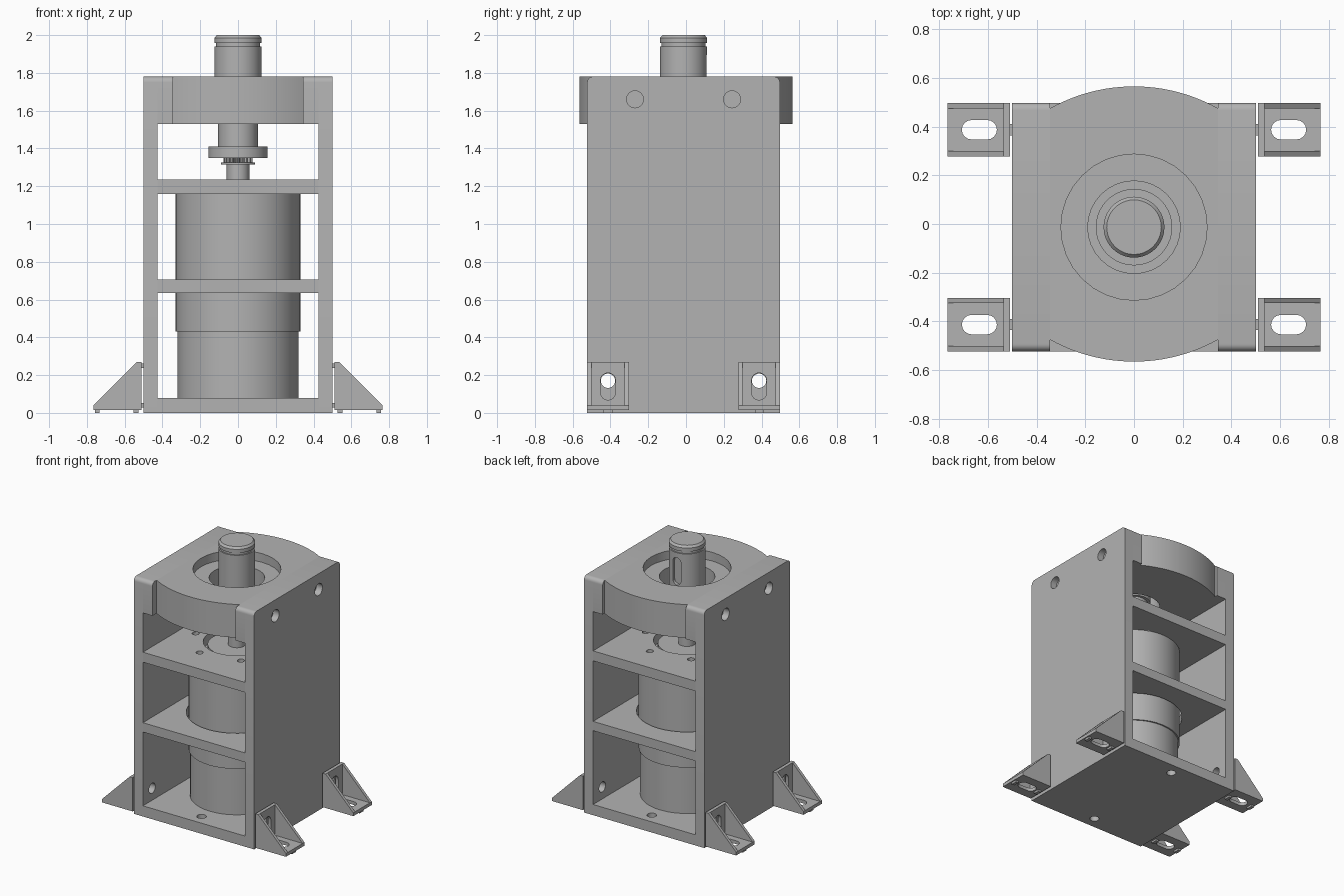
import bpy, bmesh
from math import cos, sin, pi, radians, sqrt

if "Cube" in bpy.data.objects:
    bpy.data.objects.remove(bpy.data.objects["Cube"])

grey = bpy.data.materials.new("machined_grey")
grey.use_nodes = True
GREY = (0.45, 0.45, 0.45, 1)
grey.diffuse_color = GREY
grey.node_tree.nodes["Principled BSDF"].inputs["Base Color"].default_value = GREY

CY = -0.013                 # depth centre of the frame
Y0, Y1 = CY - 0.51, CY + 0.51
TOP, BLOCK = 1.78, 1.53     # top block heights
INNER, OUTER = 0.425, 0.5   # side plate faces


def finish(name, bm):
    bmesh.ops.recalc_face_normals(bm, faces=bm.faces)
    mesh = bpy.data.meshes.new(name)
    bm.to_mesh(mesh)
    bm.free()
    mesh.materials.append(grey)
    obj = bpy.data.objects.new(name, mesh)
    bpy.context.collection.objects.link(obj)
    return obj


def prism(name, pts, axis, a, b):
    """Extrude a flat outline along an axis, from a to b."""
    place = {"x": lambda p, t: (t, p[0], p[1]),
             "y": lambda p, t: (p[0], t, p[1]),
             "z": lambda p, t: (p[0], p[1], t)}[axis]
    bm = bmesh.new()
    low = [bm.verts.new(place(p, a)) for p in pts]
    high = [bm.verts.new(place(p, b)) for p in pts]
    bm.faces.new(low)
    bm.faces.new(high)
    for i in range(len(pts)):
        j = (i + 1) % len(pts)
        bm.faces.new((low[i], low[j], high[j], high[i]))
    return finish(name, bm)


def rect(x0, x1, y0, y1):
    return [(x0, y0), (x1, y0), (x1, y1), (x0, y1)]


def circle(cx, cy, r, n=32):
    return [(cx + r * cos(2 * pi * i / n), cy + r * sin(2 * pi * i / n)) for i in range(n)]


def slot(cx, cy, r, dx, dy):
    """Rounded slot whose end centres lie at plus and minus (dx, dy)."""
    start = -pi / 2 if dx else 0
    pts = []
    for k, s in ((0, 1), (pi, -1)):
        for i in range(9):
            t = start + k + pi * i / 8
            pts.append((cx + s * dx + r * cos(t), cy + s * dy + r * sin(t)))
    return pts


def lathe(name, profile, n=40):
    """Turn a radius-height profile about the main axis."""
    bm = bmesh.new()
    rings = [[bm.verts.new((x, y, z)) for x, y in circle(0, CY, r, n)] for r, z in profile]
    bm.faces.new(rings[0])
    bm.faces.new(rings[-1])
    for lo, hi in zip(rings, rings[1:]):
        for i in range(n):
            j = (i + 1) % n
            bm.faces.new((lo[i], lo[j], hi[j], hi[i]))
    return smooth(finish(name, bm))


def smooth(obj):
    bpy.ops.object.select_all(action="DESELECT")
    obj.select_set(True)
    bpy.context.view_layer.objects.active = obj
    bpy.ops.object.shade_smooth_by_angle(angle=radians(30))
    return obj


def cut(obj, *cutters):
    bpy.context.view_layer.objects.active = obj
    for c in cutters:
        c.hide_render = True
        mod = obj.modifiers.new("cut", "BOOLEAN")
        mod.operation, mod.solver, mod.object = "DIFFERENCE", "EXACT", c
        bpy.ops.object.modifier_apply(modifier=mod.name)
        bpy.data.objects.remove(c)
    return smooth(obj)


def hole(pts, axis, a, b):
    return prism("cutter", pts, axis, a, b)


def rounded_top(z0):
    """Side outline in depth and height with rounded upper corners."""
    r = 0.03
    pts = [(Y0, z0), (Y1, z0)]
    for cy, start in ((Y1 - r, 0), (Y0 + r, pi / 2)):
        pts += [(cy + r * cos(start + i * pi / 12), TOP - r + r * sin(start + i * pi / 12))
                for i in range(7)]
    return pts


FEET_Y = (CY - 0.4, CY + 0.4)

# Side plates, top shoulders and feet on both sides
for side, s in (("right", -1), ("left", 1)):
    plate = prism(side + "_side_plate", rounded_top(0), "x", s * INNER, s * OUTER)
    cutters = [hole(circle(y, 0.17, 0.038, 24), "x", s * 0.3, s * 0.7) for y in FEET_Y]
    for y in (CY - 0.257, CY + 0.257):
        cutters.append(hole(circle(y, 1.66, 0.045, 24), "x", s * 0.45, s * 0.6))
    cut(plate, *cutters)
    smooth(prism(side + "_top_shoulder", rounded_top(BLOCK), "x", s * 0.345, s * INNER))

    for end, y in zip(("front", "back"), FEET_Y):
        label = side + "_" + end
        wedge = [(0.51, 0.015), (0.765, 0.015), (0.765, 0.04), (0.535, 0.27), (0.51, 0.27)]
        foot = prism(label + "_foot", [(s * x, z) for x, z in wedge], "y", y - 0.11, y + 0.11)
        cut(foot,
            hole(rect(s * 0.535, s * 0.9, 0.04, 0.5), "y", y - 0.088, y + 0.088),
            hole(slot(s * 0.635, y, 0.04, 0.032, 0), "z", -0.1, 0.1),
            hole(slot(y, 0.14, 0.04, 0, 0.032), "x", s * 0.45, s * 0.6))
        # Spacer pads against the plate and the ground
        for i, z in enumerate((0.04, 0.25)):
            prism(label + "_spacer_%d" % i, rect(y - 0.023, y + 0.023, z - 0.012, z + 0.012),
                  "x", s * 0.5, s * 0.512)
        for i, x in enumerate((0.54, 0.745)):
            prism(label + "_pad_%d" % i, rect(s * x - 0.012, s * x + 0.012, y - 0.023, y + 0.023),
                  "z", 0, 0.016)

# Top block with bowed front and back, stepped bore
half, edge, bulge = 0.345, 0.475, 0.565
sag = bulge - edge
R = (half ** 2 + sag ** 2) / (2 * sag)
arc = []
for i in range(25):
    x = half - 2 * half * i / 24
    arc.append((x, sqrt(R * R - x * x) - R + bulge))
top_block = prism("top_block", arc + [(-x, -y) for x, y in arc], "z", BLOCK, TOP)
cut(top_block, hole(circle(0, CY, 0.3), "z", 1.715, 1.9),
    hole(circle(0, CY, 0.19), "z", 1.4, 1.9))

# Base plate and shelves
base = prism("base_plate", rect(-INNER, INNER, Y0, Y1), "z", 0, 0.08)
cut(base, *[hole(circle(0, CY + d, 0.033, 20), "z", -0.1, 0.2) for d in (-0.42, 0.42)])
middle = prism("middle_shelf", rect(-INNER, INNER, Y0, Y1), "z", 0.635, 0.705)
cut(middle, hole(circle(0, CY, 0.345, 40), "z", 0.5, 0.8))
upper = prism("upper_shelf", rect(-INNER, INNER, Y0, Y1), "z", 1.16, 1.235)
bolts = [hole(circle(0.31 * cos(radians(a)), CY + 0.31 * sin(radians(a)), 0.025, 16),
              "z", 1.1, 1.3) for a in range(10, 370, 60)]
cut(upper, hole(circle(0, CY, 0.23), "z", 1.1, 1.3), *bolts)

# Motor body with pilot boss and thin output shaft
lathe("motor_body", [(0.32, 0.08), (0.32, 0.43), (0.33, 0.43), (0.33, 1.16),
                     (0.2, 1.16), (0.2, 1.215), (0.06, 1.215), (0.06, 1.36)])

# Toothed collar and washer under the coupling
lathe("washer", [(0.09, 1.315), (0.09, 1.325)])
teeth = [((0.078 if i % 4 < 2 else 0.066) * cos(2 * pi * i / 80),
          CY + (0.078 if i % 4 < 2 else 0.066) * sin(2 * pi * i / 80)) for i in range(80)]
prism("toothed_collar", teeth, "z", 1.325, 1.352)

# Main spindle with coupling flange, retaining groove and keyway
spindle = lathe("spindle", [(0.157, 1.35), (0.157, 1.41), (0.105, 1.41), (0.105, 1.56),
                            (0.125, 1.56), (0.125, 1.94), (0.116, 1.94), (0.116, 1.958),
                            (0.125, 1.958), (0.125, 1.985), (0.112, 2.0)])
cut(spindle, hole(slot(0, 1.8, 0.033, 0, 0.07), "y", CY + 0.1, CY + 0.2))
